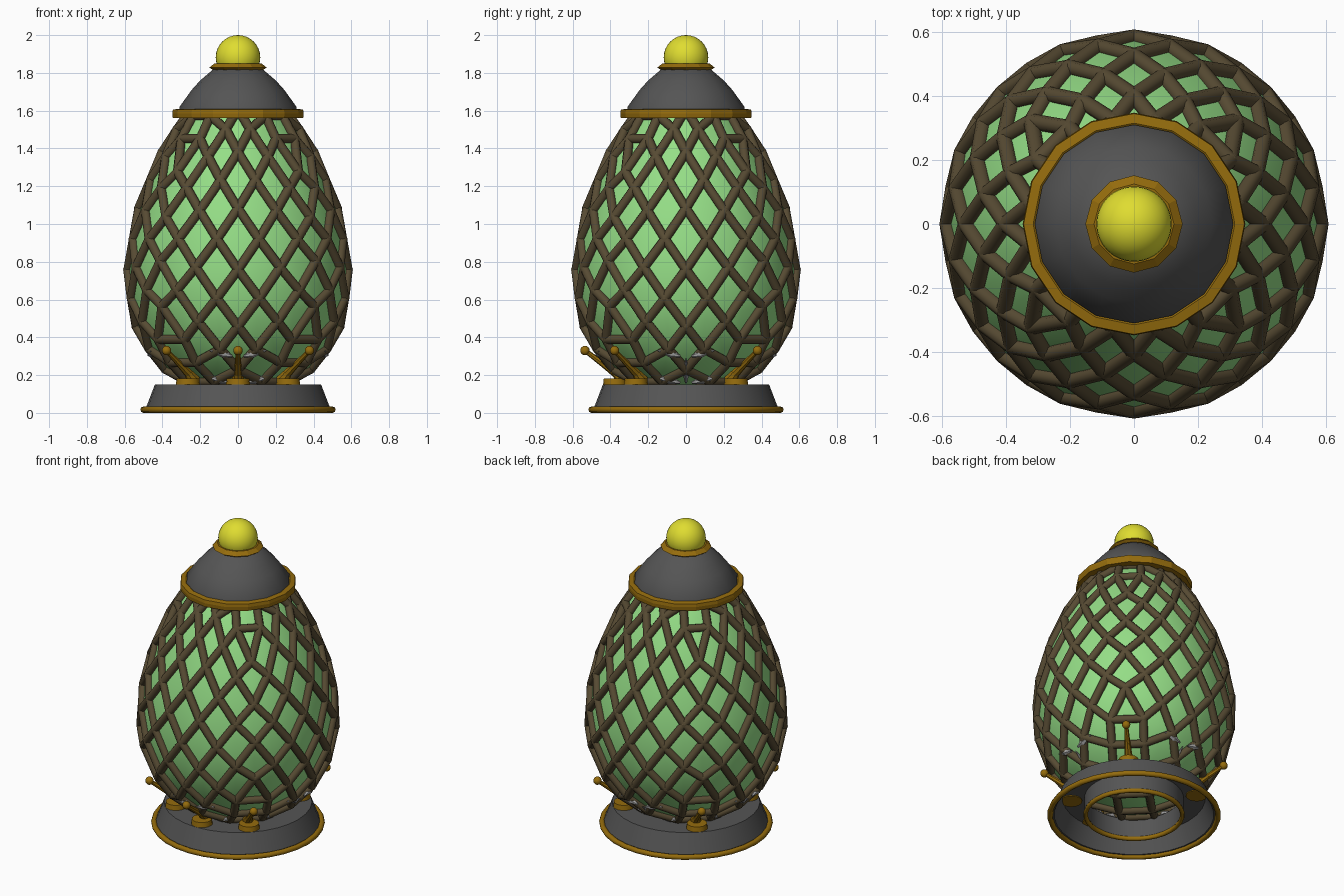
import bpy, bmesh, math
from mathutils import Vector, Matrix

if "Cube" in bpy.data.objects:
    bpy.data.objects.remove(bpy.data.objects["Cube"], do_unlink=True)


def material(name, rgb):
    m = bpy.data.materials.new(name)
    m.use_nodes = True
    color = (*rgb, 1.0)
    m.diffuse_color = color
    bsdf = next(n for n in m.node_tree.nodes if n.type == 'BSDF_PRINCIPLED')
    bsdf.inputs["Base Color"].default_value = color
    return m


GREEN = material("pale green", (0.30, 0.73, 0.24))
BROWN = material("dark bronze", (0.095, 0.07, 0.033))
GOLD = material("old gold", (0.30, 0.15, 0.004))
GREY = material("charcoal grey", (0.09, 0.09, 0.09))
YELLOW = material("bright yellow", (0.74, 0.72, 0.03))
SILVER = material("silver", (0.36, 0.36, 0.36))


def finish(name, bm, mat, sharp=35, spin=0.0):
    """Turn a bmesh into an object; sharp=0 gives flat faces."""
    bmesh.ops.recalc_face_normals(bm, faces=bm.faces)
    me = bpy.data.meshes.new(name)
    bm.to_mesh(me)
    bm.free()
    me.materials.append(mat)
    if sharp:
        me.shade_smooth()
        me.set_sharp_from_angle(angle=math.radians(sharp))
    ob = bpy.data.objects.new(name, me)
    ob.rotation_euler.z = spin
    bpy.context.collection.objects.link(ob)
    return ob


def lathe(name, profile, sides, mat, closed=True, sharp=35):
    """Revolve an (r, z) profile around the z axis."""
    bm = bmesh.new()
    rings = []
    for i in range(sides):
        a = 2 * math.pi * i / sides
        rings.append([bm.verts.new((r * math.cos(a), r * math.sin(a), z)) for r, z in profile])
    n = len(profile)
    for i in range(sides):
        p, q = rings[i], rings[(i + 1) % sides]
        for j in range(n if closed else n - 1):
            k = (j + 1) % n
            bm.faces.new((p[j], q[j], q[k], p[k]))
    return finish(name, bm, mat, sharp)


def circle(r, z, minor, steps=8):
    return [(r + minor * math.cos(2 * math.pi * i / steps),
             z + minor * math.sin(2 * math.pi * i / steps)) for i in range(steps)]


def rod(bm, a, b, r1, r2, sides=6, caps=False):
    a, b = Vector(a), Vector(b)
    d = b - a
    m = Matrix.Translation((a + b) / 2) @ d.to_track_quat('Z', 'Y').to_matrix().to_4x4()
    bmesh.ops.create_cone(bm, cap_ends=caps, segments=sides, radius1=r1, radius2=r2,
                          depth=d.length, matrix=m)


# Egg dimensions
MID, HALF, WIDE, TAPER, BAR = 0.92, 0.83, 0.565, 0.15, 0.025


def egg_point(co):
    d = Vector([math.tan(math.pi / 16 * c) for c in co]).normalized()
    r = WIDE - TAPER * d.z
    return Vector((d.x * r, d.y * r, MID + HALF * d.z))


def egg_radius(z):
    s = (z - MID) / HALF
    return math.sqrt(1 - s * s) * (WIDE - TAPER * s)


# Egg: gridded cube rounded to an egg, every quad split along one diagonal
shell = bmesh.new()
bmesh.ops.create_cube(shell, size=8)
bmesh.ops.subdivide_edges(shell, edges=shell.edges[:], cuts=7, use_grid_fill=True)
node = {v: round(sum(v.co)) % 2 == 1 for v in shell.verts}
bars = []
for f in shell.faces[:]:
    a, b = [v for v in f.verts if node[v]]
    bars.append((a, b))
    bmesh.utils.face_split(f, a, b)
for v in shell.verts:
    v.co = egg_point(v.co)
    if not node[v]:
        # Dish each diamond panel inward
        v.co = Vector((0, 0, MID)) + (v.co - Vector((0, 0, MID))) * 0.95

# Lattice bars along the diagonals
lattice = bmesh.new()
for a, b in bars:
    ext = (b.co - a.co).normalized() * 0.006
    rod(lattice, a.co - ext, b.co + ext, BAR, BAR, 8)
finish("egg_lattice", lattice, BROWN, 60)
finish("egg_panels", shell, GREEN, 60)

# Hollow base with an inner collar and gold rims
lathe("base", [(0.49, 0.02), (0.44, 0.15), (0.28, 0.15), (0.28, 0.02),
               (0.295, 0.02), (0.295, 0.135), (0.425, 0.135), (0.475, 0.02)], 32, GREY)
lathe("base_rim", circle(0.50, 0.017, 0.017), 32, GOLD, sharp=60)
lathe("collar_rim", circle(0.288, 0.02, 0.014), 32, GOLD, sharp=60)

# Cap, trims and finial
lathe("cap", [(0.31, 1.57), (0.31, 1.62), (0.245, 1.71), (0.2, 1.76),
              (0.13, 1.82), (0.0, 1.84)], 16, GREY, closed=False, sharp=40)
lathe("cap_trim", [(0.30, 1.56), (0.345, 1.56), (0.348, 1.585), (0.345, 1.605),
                   (0.315, 1.61), (0.30, 1.60)], 16, GOLD, sharp=0)
lathe("finial_trim", [(0.09, 1.81), (0.125, 1.81), (0.152, 1.828),
                      (0.125, 1.85), (0.09, 1.85)], 12, GOLD, sharp=0)
ball = bmesh.new()
bmesh.ops.create_uvsphere(ball, u_segments=32, v_segments=16, radius=0.118,
                          matrix=Matrix.Translation((0, 0, 1.882)))
finish("finial_ball", ball, YELLOW)

# Gold prongs: round foot, tapering stem and ball tip
path = [(0.33, 0.17), (0.37, 0.21), (0.44, 0.26), (0.535, 0.33)]
widths = [0.036, 0.024, 0.017, 0.012]
for label, deg in (("front", -90), ("front_left", -45), ("front_right", -135),
                   ("back_left", 45), ("back_right", 135)):
    bm = bmesh.new()
    rod(bm, (0.375, 0, 0.13), (0.375, 0, 0.182), 0.066, 0.06, 16, True)
    for i in range(3):
        p, q = path[i], path[i + 1]
        rod(bm, (p[0], 0, p[1]), (q[0], 0, q[1]), widths[i], widths[i + 1], 8, True)
    bmesh.ops.create_uvsphere(bm, u_segments=12, v_segments=8, radius=0.025,
                              matrix=Matrix.Translation((0.535, 0, 0.33)))
    finish(label + "_prong", bm, GOLD, 40, math.radians(deg))

# Silver leaves lying on the egg just above the base
leaves = [((0, 0.16), (0, 0.29)), ((0.03, 0.30), (0.15, 0.33)), ((0.03, 0.16), (0.17, 0.19))]
for label, deg in (("left", 0), ("back", 90), ("right", 180), ("front", -90)):
    bm = bmesh.new()
    for (y1, z1), (y2, z2) in leaves:
        for side in ((1, -1) if y2 else (1,)):
            ends = []
            for y, z in ((y1, z1), (y2, z2)):
                r = egg_radius(z) + 0.012
                ends.append(Vector((math.sqrt(r * r - y * y), side * y, z)))
            mid = ends[0].lerp(ends[1], 0.4)
            rod(bm, ends[0], mid, 0.006, 0.02, 6)
            rod(bm, mid, ends[1], 0.02, 0.002, 6)
    finish(label + "_leaves", bm, SILVER, 40, math.radians(deg))
